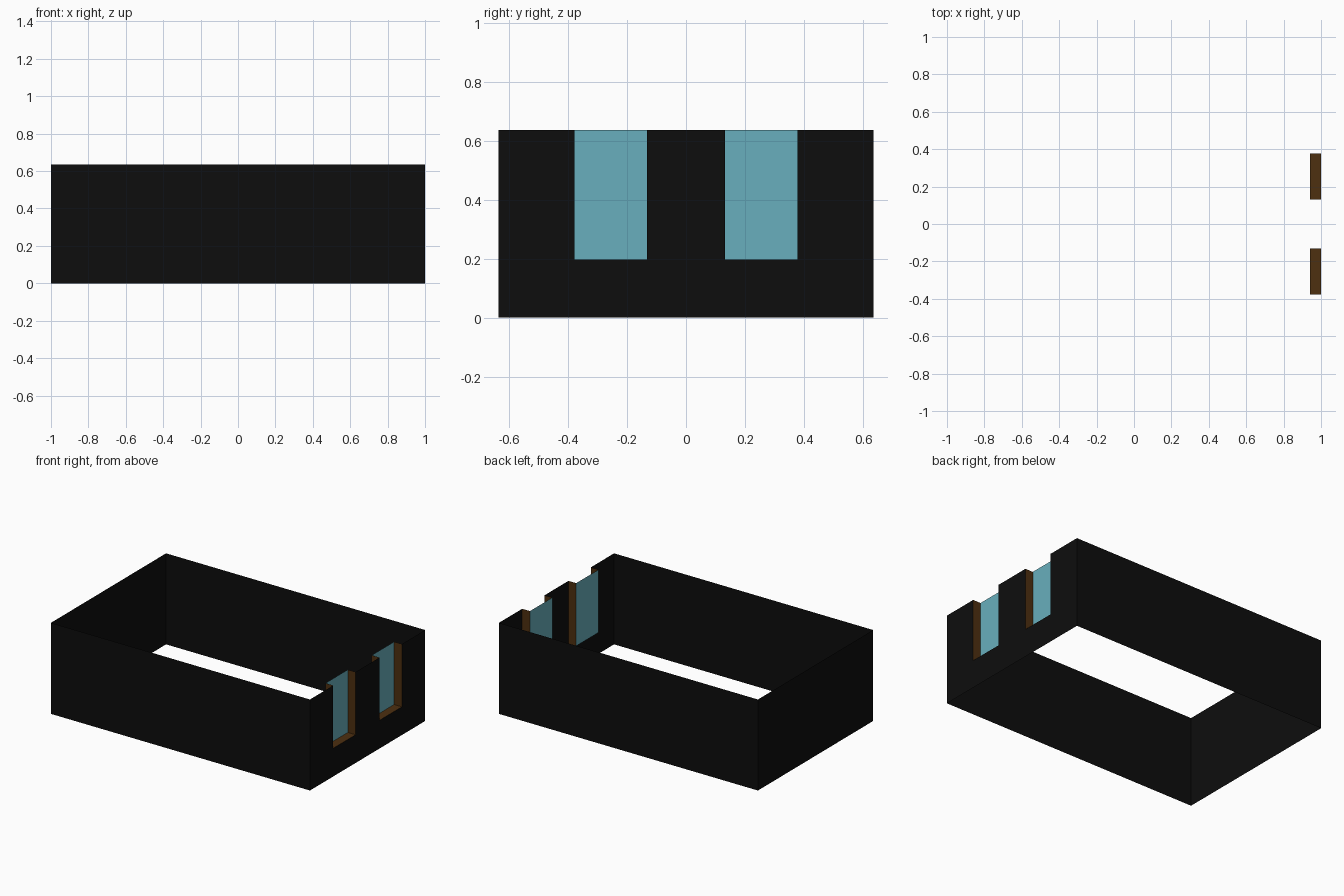
import bpy

if "Cube" in bpy.data.objects:
    bpy.data.objects.remove(bpy.data.objects["Cube"])

HX, HY, H = 1.0, 0.635, 0.635      # half length, half width, wall height
SILL, INNER = 0.197, 0.94          # window sill height, glass plane
WINDOWS = [(-0.378, -0.132), (0.132, 0.378)]


def material(name, rgb):
    m = bpy.data.materials.new(name)
    m.diffuse_color = (*rgb, 1.0)
    m.use_nodes = True
    m.node_tree.nodes["Principled BSDF"].inputs["Base Color"].default_value = m.diffuse_color
    return m


BLACK = material("black wall", (0.004, 0.004, 0.004))
BROWN = material("brown wood", (0.075, 0.029, 0.005))
GLASS = material("blue glass", (0.14, 0.43, 0.51))


def sheet(name, quads, mat):
    """Object made of single-sided quads, each given by four corners."""
    verts = [c for q in quads for c in q]
    faces = [tuple(range(i, i + 4)) for i in range(0, len(verts), 4)]
    mesh = bpy.data.meshes.new(name)
    mesh.from_pydata(verts, [], faces)
    mesh.materials.append(mat)
    ob = bpy.data.objects.new(name, mesh)
    bpy.context.collection.objects.link(ob)
    return ob


def upright(a, b, z0, z1):
    """Vertical quad over the plan line a-b, facing right of travel."""
    return [(*a, z0), (*b, z0), (*b, z1), (*a, z1)]


# Plain walls, open at top and bottom
sheet("front_wall", [upright((-HX, -HY), (HX, -HY), 0, H)], BLACK)
sheet("back_wall", [upright((HX, HY), (-HX, HY), 0, H)], BLACK)
sheet("left_wall", [upright((-HX, HY), (-HX, -HY), 0, H)], BLACK)

# Right wall: piers between the openings, low panels under them
edges = [-HY] + [y for w in WINDOWS for y in w] + [HY]
sheet("right_wall",
      [upright((HX, a), (HX, b), 0, H if i % 2 == 0 else SILL)
       for i, (a, b) in enumerate(zip(edges, edges[1:]))], BLACK)

# Recessed windows: jambs and sill lead in to the glass
for i, (a, b) in enumerate(WINDOWS, 1):
    sheet(f"window_reveal_{i}", [
        upright((HX, a), (INNER, a), SILL, H),
        upright((INNER, b), (HX, b), SILL, H),
        [(INNER, a, SILL), (HX, a, SILL), (HX, b, SILL), (INNER, b, SILL)],
    ], BROWN)
    sheet(f"window_glass_{i}", [upright((INNER, a), (INNER, b), SILL, H)], GLASS)
